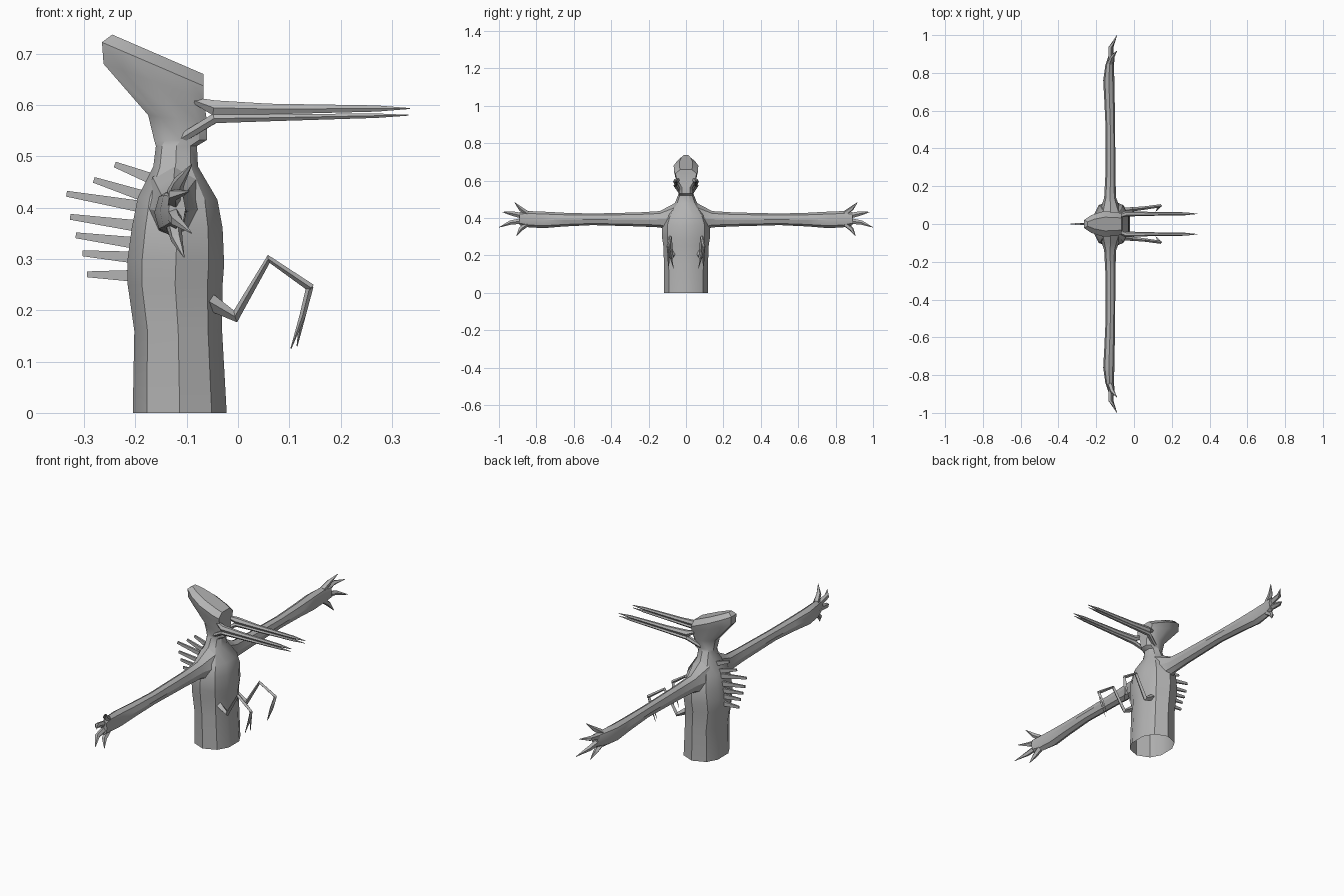
import bpy, bmesh, math
from mathutils import Vector

cube = bpy.data.objects.get("Cube")
if cube:
    bpy.data.objects.remove(cube, do_unlink=True)

grey = bpy.data.materials.new("plain grey")
grey.use_nodes = True
COLOUR = (0.45, 0.45, 0.45, 1)
grey.diffuse_color = COLOUR
grey.node_tree.nodes["Principled BSDF"].inputs["Base Color"].default_value = COLOUR


def loft(name, rings, cap_start=True, cap_end=True, angle=30):
    """Skin a list of equal-length point rings into one object."""
    bm = bmesh.new()
    vs = [[bm.verts.new(p) for p in ring] for ring in rings]
    n = len(vs[0])
    for a, b in zip(vs, vs[1:]):
        for i in range(n):
            j = (i + 1) % n
            bm.faces.new((a[i], a[j], b[j], b[i]))
    if cap_start:
        bm.faces.new(vs[0][::-1])
    if cap_end:
        bm.faces.new(vs[-1])
    bmesh.ops.recalc_face_normals(bm, faces=bm.faces)
    mesh = bpy.data.meshes.new(name)
    bm.to_mesh(mesh)
    bm.free()
    obj = bpy.data.objects.new(name, mesh)
    bpy.context.collection.objects.link(obj)
    mesh.materials.append(grey)
    bpy.ops.object.select_all(action='DESELECT')
    obj.select_set(True)
    bpy.context.view_layer.objects.active = obj
    bpy.ops.object.shade_smooth_by_angle(angle=math.radians(angle))
    return obj


def tube(name, path, sides=4, spin=0.0):
    """Sweep a polygon along (point, half width, half height) stations."""
    pts = [Vector(p) for p, _, _ in path]
    rings = []
    for i, (_, w, h) in enumerate(path):
        ahead = (pts[min(i + 1, len(pts) - 1)] - pts[i]).normalized()
        behind = (pts[i] - pts[max(i - 1, 0)]).normalized()
        t = (ahead + behind).normalized()
        ref = Vector((0, 1, 0)) if abs(t.y) < 0.8 else Vector((1, 0, 0))
        u = (ref - t * ref.dot(t)).normalized()
        v = t.cross(u)
        rings.append([pts[i] + u * w * math.cos(a) + v * h * math.sin(a)
                      for a in (spin + math.tau * k / sides for k in range(sides))])
    return loft(name, rings)


# Half sections: (back-to-front fraction, width fraction)
ROUND = [(0, .35), (.15, .78), (.5, 1), (.84, .78), (1, .35)]
BOXY = [(0, .32), (.2, .72), (.5, 1), (.85, .97), (1, .85)]
WEDGE = [(0, .4), (.2, .8), (.5, 1), (.85, .85), (1, .5)]


def section(back, front, width, shape):
    side = [(back[0] + (front[0] - back[0]) * t, w * width,
             back[1] + (front[1] - back[1]) * t) for t, w in shape]
    return side + [(x, -y, z) for x, y, z in reversed(side)]


# Torso, neck and crested head; the base is open
body = [
    ((-.205, 0), (-.022, 0), .118, ROUND),
    ((-.202, .16), (-.031, .16), .118, ROUND),
    ((-.215, .25), (-.03, .25), .121, ROUND),
    ((-.215, .30), (-.027, .29), .128, ROUND),
    ((-.207, .36), (-.03, .36), .128, ROUND),
    ((-.195, .42), (-.04, .415), .108, ROUND),
    ((-.165, .48), (-.078, .48), .06, ROUND),
    ((-.16, .52), (-.08, .52), .043, ROUND),
    ((-.163, .53), (-.06, .532), .04, WEDGE),
    ((-.175, .58), (-.06, .565), .045, WEDGE),
    ((-.262, .68), (-.067, .612), .06, BOXY),
    ((-.265, .722), (-.067, .637), .066, BOXY),
    ((-.245, .737), (-.067, .660), .036, BOXY),
]
loft("body_and_head", [section(*r) for r in body], cap_start=False)

# Row of blunt flat spines down the back: base x, base z, tip x, tip z
spines = [(-.16, .453, -.240, .484), (-.17, .418, -.281, .454),
          (-.19, .402, -.334, .427), (-.195, .364, -.327, .382),
          (-.20, .331, -.316, .346), (-.205, .303, -.303, .311),
          (-.205, .267, -.294, .270)]
for i, (bx, bz, tx, tz) in enumerate(spines):
    tube(f"back_spine_{i + 1}", [((bx, 0, bz), .009, .016),
                                 ((tx, 0, tz), .005, .008)], spin=math.pi / 4)

# Arm stations: y, x back, x front, z low, z high
arm = [(.05, -.185, -.06, .31, .485), (.10, -.170, -.08, .335, .458),
       (.14, -.158, -.095, .35, .437), (.25, -.152, -.098, .355, .430),
       (.50, -.150, -.100, .362, .424), (.65, -.157, -.102, .355, .428),
       (.76, -.163, -.104, .346, .434), (.84, -.152, -.106, .350, .437),
       (.89, -.135, -.102, .362, .432)]
# Fingers: base y, base z, middle, tip (x, y, z)
fingers = [(.85, .425, (-.115, .885, .450), (-.09, .917, .484)),
           (.875, .412, (-.125, .935, .425), (-.095, .982, .432)),
           (.875, .385, (-.120, .940, .375), (-.09, 1.0, .350)),
           (.85, .368, (-.120, .885, .340), (-.105, .907, .303))]

for side, s in (("left", 1), ("right", -1)):
    rings = []
    for y, x0, x1, z0, z1 in arm:
        cx, cz, rx, rz = (x0 + x1) / 2, (z0 + z1) / 2, (x1 - x0) / 2, (z1 - z0) / 2
        rings.append([(cx + rx * math.cos(a), s * y, cz + rz * math.sin(a))
                      for a in (math.tau * k / 8 for k in range(8))])
    loft(f"{side}_arm", rings)

    for i, (by, bz, mid, tip) in enumerate(fingers):
        tube(f"{side}_finger_{i + 1}",
             [((-.125, s * by, bz), .014, .016),
              ((mid[0], s * mid[1], mid[2]), .012, .012),
              ((tip[0], s * tip[1], tip[2]), .001, .001)], sides=5)

    # Long split beak on each side of the head
    y = s * .054
    tube(f"{side}_beak_upper", [((-.095, s * .035, .612), .008, .004),
                                ((-.045, y, .594), .015, .017),
                                ((.06, y, .592), .011, .012),
                                ((.27, y, .593), .008, .007),
                                ((.335, y, .593), .001, .001)], sides=6)
    tube(f"{side}_beak_lower", [((-.115, s * .03, .532), .008, .010),
                                ((-.045, y, .574), .014, .011),
                                ((.06, y, .575), .011, .008),
                                ((.27, y, .579), .007, .005),
                                ((.332, y, .580), .001, .001)], sides=6)

    # Thin jointed limb on the chest with a two-pronged end
    tube(f"{side}_small_limb", [((-.065, s * .07, .222), .018, .018),
                                ((-.005, s * .078, .188), .011, .012),
                                ((.06, s * .085, .300), .009, .008),
                                ((.143, s * .097, .243), .008, .008)])
    for j, (tx, ty, tz) in enumerate([(.103, .092, .125), (.115, .066, .130)]):
        tube(f"{side}_claw_{j + 1}", [((.140, s * .096, .246), .007, .007),
                                      ((.126, s * (.096 + ty) / 2, .19), .006, .006),
                                      ((tx, s * ty, tz), .001, .001)])
